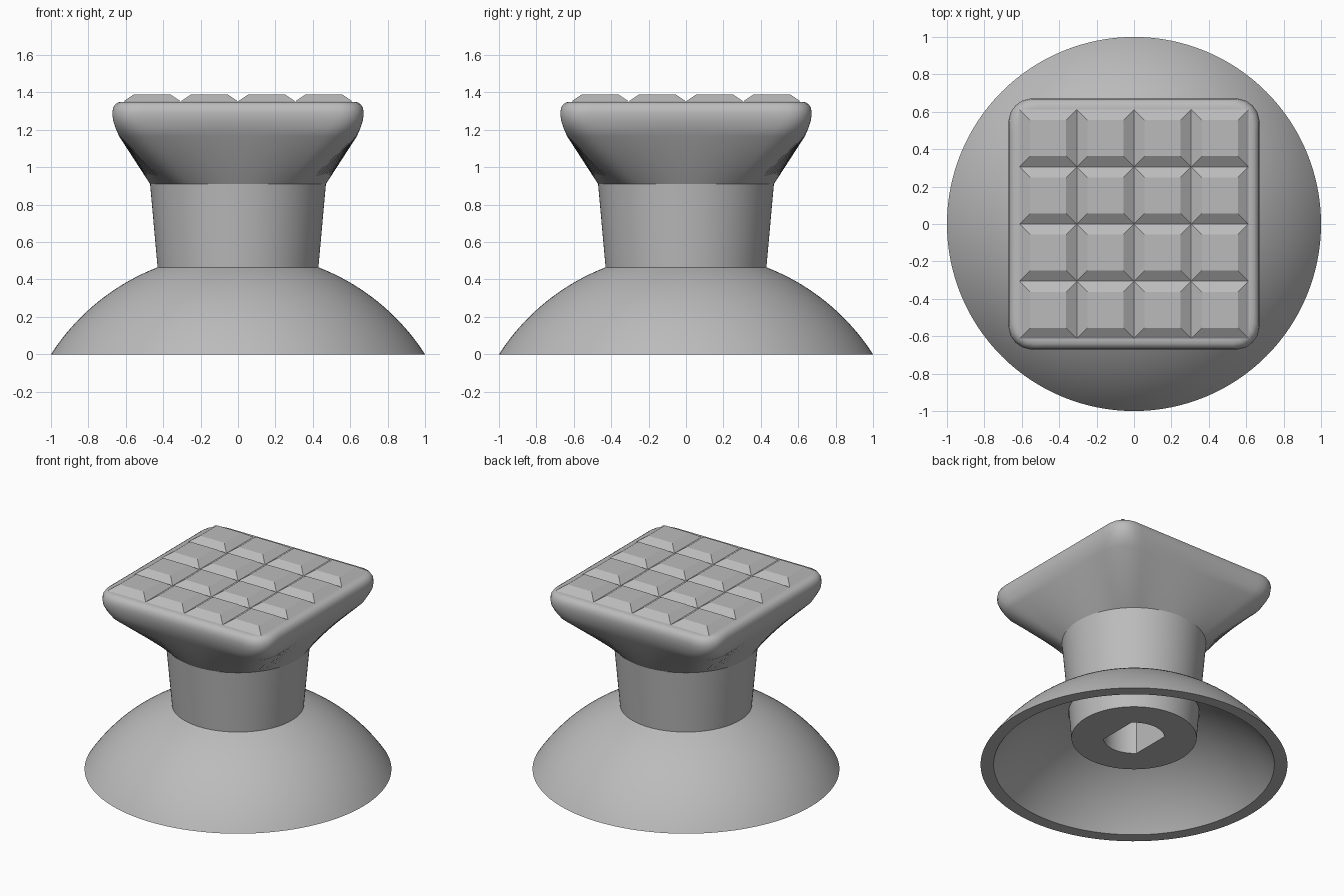
import bpy
import bmesh
from math import sin, cos, pi, sqrt, radians

SIDES = 128

if "Cube" in bpy.data.objects:
    bpy.data.objects.remove(bpy.data.objects["Cube"], do_unlink=True)

grey = bpy.data.materials.new("mid grey")
grey.use_nodes = True
colour = (0.5, 0.5, 0.5, 1)
grey.diffuse_color = colour
grey.node_tree.nodes["Principled BSDF"].inputs["Base Color"].default_value = colour


def finish(name, bm, recalc=True):
    if recalc:
        bmesh.ops.recalc_face_normals(bm, faces=bm.faces)
    mesh = bpy.data.meshes.new(name)
    bm.to_mesh(mesh)
    bm.free()
    mesh.materials.append(grey)
    obj = bpy.data.objects.new(name, mesh)
    bpy.context.collection.objects.link(obj)
    bpy.ops.object.select_all(action="DESELECT")
    obj.select_set(True)
    bpy.context.view_layer.objects.active = obj
    bpy.ops.object.shade_smooth_by_angle(angle=radians(30))
    return obj


# Outlines: distance from the axis at an angle
def circle(radius):
    return lambda t: radius


def double_flat(radius, flat):
    return lambda t: min(radius, flat / max(abs(cos(t)), 1e-6))


def rounded_square(half, corner):
    m = half - corner

    def reach(t):
        a, b = max(abs(cos(t)), abs(sin(t))), min(abs(cos(t)), abs(sin(t)))
        if half * b / a <= m:
            return half / a
        k = m * (a + b)
        return k + sqrt(k * k - 2 * m * m + corner * corner)
    return reach


def loft(name, sections, caps=(), closed=False):
    bm = bmesh.new()
    angles = [2 * pi * i / SIDES for i in range(SIDES)]
    rings = [[bm.verts.new((f(t) * cos(t), f(t) * sin(t), z)) for t in angles]
             for f, z in sections]
    pairs = list(zip(rings, rings[1:]))
    if closed:
        pairs.append((rings[-1], rings[0]))
    for low, high in pairs:
        for i in range(SIDES):
            j = (i + 1) % SIDES
            bm.faces.new((low[i], low[j], high[j], high[i]))
    for c in caps:
        bm.faces.new(rings[c])
    return finish(name, bm)


# Domed skirt: a hollow spherical shell
CENTRE = -0.644
def arc(rim, top, steps=20):
    size = sqrt(rim ** 2 + CENTRE ** 2)
    heights = [top * i / steps for i in range(steps + 1)]
    return [(circle(sqrt(size ** 2 - (z - CENTRE) ** 2)), z) for z in heights]

loft("domed_skirt", arc(1.0, 0.465) + arc(0.915, 0.39)[::-1], closed=True)

# Tapered stem with a socket that has two flats
socket = double_flat(0.2, 0.1414)
loft("stem", [(socket, 0.7), (socket, 0.2), (circle(0.408), 0.2),
              (circle(0.43), 0.465), (circle(0.47), 0.91)], caps=(0, -1))

# Head flaring from a circle to a rounded square
rim = [(0.636, 0.16, 1.166), (0.655, 0.14, 1.21), (0.668, 0.13, 1.25),
       (0.672, 0.13, 1.29), (0.668, 0.13, 1.318), (0.655, 0.12, 1.338),
       (0.64, 0.11, 1.347), (0.62, 0.09, 1.35)]
loft("flared_head", [(circle(0.47), 0.91)]
     + [(rounded_square(h, c), z) for h, c, z in rim], caps=(0, -1))

# Four by four studs on the top
bm = bmesh.new()
bmesh.ops.create_grid(bm, x_segments=4, y_segments=4, size=0.612)
for v in bm.verts:
    v.co.z = 1.352
bmesh.ops.inset_individual(bm, faces=bm.faces[:], thickness=0.08, depth=0.038)
finish("grip_studs", bm, recalc=False)
